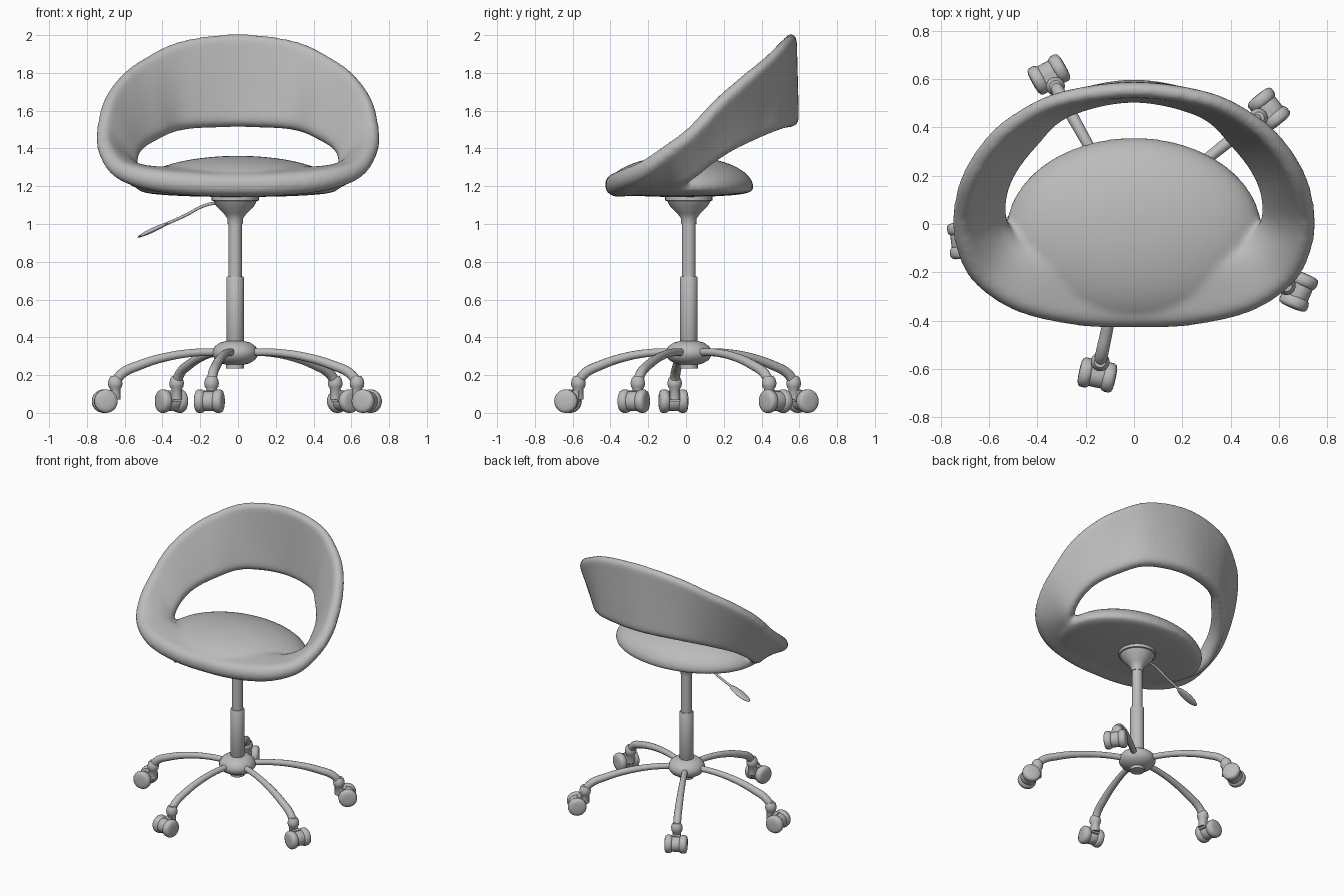
import bpy, bmesh, math
from mathutils import Vector, Matrix

if "Cube" in bpy.data.objects:
    bpy.data.objects.remove(bpy.data.objects["Cube"])

grey = bpy.data.materials.new("soft grey")
grey.diffuse_color = (0.5, 0.5, 0.5, 1)
grey.use_nodes = True
grey.node_tree.nodes["Principled BSDF"].inputs["Base Color"].default_value = grey.diffuse_color
CX, CY = -0.015, 0.015          # axis of the column


def make(name, bm, angle=40):
    bmesh.ops.remove_doubles(bm, verts=bm.verts, dist=1e-5)
    bmesh.ops.recalc_face_normals(bm, faces=bm.faces)
    me = bpy.data.meshes.new(name)
    bm.to_mesh(me)
    bm.free()
    me.materials.append(grey)
    ob = bpy.data.objects.new(name, me)
    bpy.context.collection.objects.link(ob)
    bpy.ops.object.select_all(action='DESELECT')
    bpy.context.view_layer.objects.active = ob
    ob.select_set(True)
    bpy.ops.object.shade_smooth_by_angle(angle=math.radians(angle))
    return ob


def skin(bm, rings, loop=False):
    vs = [[bm.verts.new(p) for p in r] for r in rings]
    n = len(vs[0])
    for i in range(len(vs) if loop else len(vs) - 1):
        a, b = vs[i], vs[(i + 1) % len(vs)]
        for j in range(n):
            k = (j + 1) % n
            bm.faces.new((a[j], a[k], b[k], b[j]))
    return vs


def lathe(bm, profile, matrix, seg=32):
    rings = [[matrix @ Vector((r * math.cos(2 * math.pi * i / seg),
                               r * math.sin(2 * math.pi * i / seg), z))
              for i in range(seg)] for r, z in profile]
    vs = skin(bm, rings)
    bm.faces.new(vs[0][::-1])
    bm.faces.new(vs[-1])


def tube(name, pts, depth):
    cu = bpy.data.curves.new(name, 'CURVE')
    cu.dimensions = '3D'
    cu.bevel_depth, cu.bevel_resolution, cu.use_fill_caps = depth, 4, True
    sp = cu.splines.new('BEZIER')
    sp.bezier_points.add(len(pts) - 1)
    for bp, (x, y, z, r) in zip(sp.bezier_points, pts):
        bp.co, bp.radius = (x, y, z), r
        bp.handle_left_type = bp.handle_right_type = 'AUTO'
    tmp = bpy.data.objects.new(name + "_path", cu)
    bpy.context.collection.objects.link(tmp)
    dg = bpy.context.evaluated_depsgraph_get()
    me = bpy.data.meshes.new_from_object(tmp.evaluated_get(dg))
    bpy.data.objects.remove(tmp)
    bm = bmesh.new()
    bm.from_mesh(me)
    bpy.data.meshes.remove(me)
    return make(name, bm, 50)


# Shell: a band swept round the seat (rim point, lower point, half thicknesses)
half = [
    (0, .555, 1.974, 0, .55, 1.56, .032, .048),
    (.30, .515, 1.937, .29, .485, 1.545, .032, .048),
    (.49, .42, 1.845, .44, .35, 1.49, .034, .05),
    (.605, .31, 1.755, .53, .23, 1.43, .036, .05),
    (.685, .17, 1.63, .57, .12, 1.36, .038, .052),
    (.712, .03, 1.48, .57, .02, 1.285, .04, .055),
    (.69, -.10, 1.375, .53, -.06, 1.25, .045, .06),
    (.615, -.22, 1.285, .45, -.13, 1.24, .052, .065),
    (.45, -.315, 1.235, .33, -.18, 1.235, .06, .07),
    (.22, -.36, 1.212, .16, -.20, 1.23, .063, .075),
    (0, -.367, 1.207, 0, -.20, 1.23, .063, .075)]
keys = half + [(-k[0], k[1], k[2], -k[3], *k[4:]) for k in half[-2:0:-1]]


def spline(keys, i, t):
    n = len(keys)
    a, b, c, d = (keys[(i + o) % n] for o in (-1, 0, 1, 2))
    return [.5 * (2 * q + (r - p) * t + (2 * p - 5 * q + 4 * r - s) * t * t
                  + (3 * q - p - 3 * r + s) * t ** 3)
            for p, q, r, s in zip(a, b, c, d)]


stations = [spline(keys, i, s / 6) for i in range(len(keys)) for s in range(6)]
rings = []
for i, k in enumerate(stations):
    nxt, prv = stations[(i + 1) % len(stations)], stations[i - 1]
    T, B = Vector(k[0:3]), Vector(k[3:6])
    along = (Vector(nxt[0:3]) + Vector(nxt[3:6]) - Vector(prv[0:3]) - Vector(prv[3:6])).normalized()
    d = (T - B).normalized()
    n = d.cross(along).normalized()
    ring = []
    for centre, rad, start in ((T, k[6], 0), (B, k[7], math.pi)):
        for j in range(9):
            a = start + math.pi * j / 8
            ring.append(centre + rad * (n * math.cos(a) + d * math.sin(a)))
    rings.append(ring)
bm = bmesh.new()
skin(bm, rings, loop=True)

# Seat cushion: domed top, nearly flat underside, fused with the band
pad = bmesh.ops.create_uvsphere(bm, u_segments=48, v_segments=32, radius=1)
for v in pad["verts"]:
    x, y, z = v.co
    h = .168 * z if z > 0 else -.05 * min(1, abs(z)) ** .6
    v.co = (.53 * x, -.03 + .388 * y, 1.193 + h)
shell = make("seat_and_back", bm, 180)
rm = shell.modifiers.new("fuse", 'REMESH')
rm.mode, rm.voxel_size, rm.use_smooth_shade = 'VOXEL', 0.014, True
sm = shell.modifiers.new("soften", 'SMOOTH')
sm.factor, sm.iterations = 0.5, 8

# Column parts turned around one axis
axis = Matrix.Translation((CX, CY, 0))
for name, prof in {
    "seat_mount": [(.04, 1.0), (.042, 1.03), (.06, 1.055), (.1, 1.095), (.115, 1.122),
                   (.125, 1.124), (.125, 1.15), (.02, 1.15)],
    "upper_post": [(.036, .70), (.036, 1.04)],
    "lower_sleeve": [(.044, .36), (.047, .365), (.047, .715), (.043, .722), (.03, .722)],
    "hub": [(.048, .235), (.048, .255), (.075, .262), (.105, .28), (.122, .305), (.122, .327),
            (.108, .352), (.08, .372), (.05, .38)],
}.items():
    bm = bmesh.new()
    lathe(bm, prof, axis)
    make(name, bm)

# Height lever with paddle
tube("lever_rod", [(-.04, CY, 1.085, 1), (-.11, CY, 1.108, 1), (-.17, CY, 1.1, 1),
                   (-.28, CY, 1.045, 1), (-.42, CY, .983, 1)], .008)
bm = bmesh.new()
bmesh.ops.create_uvsphere(bm, u_segments=24, v_segments=12, radius=1,
                          matrix=Matrix.Translation((-.45, CY, .968))
                          @ Matrix.Rotation(-math.radians(25), 4, 'Y')
                          @ Matrix.Diagonal((.09, .034, .012, 1)))
make("lever_paddle", bm, 60)

# Five legs, each with a twin-wheel caster trailing outwards
stems = [(-.14, -.57), (.63, -.255), (.515, .44), (-.325, .57), (-.65, -.06)]
wheel = [(.03, -.024), (.05, -.024), (.058, -.017), (.062, -.006),
         (.062, .012), (.056, .022), (.042, .027), (.02, .029)]
for n, (sx, sy) in enumerate(stems, 1):
    dx, dy = sx - CX, sy - CY
    path = [(.1, .322, .85), (.35, .318, .85), (.6, .292, .95), (.8, .252, 1.05),
            (.94, .21, 1.1), (1, .165, 1.1)]
    tube(f"leg_{n}", [(CX + dx * f, CY + dy * f, z, r) for f, z, r in path], .024)

    # local frame: x outwards, y along the wheel axle
    M = Matrix.Translation((sx, sy, 0)) @ Matrix.Rotation(math.atan2(dy, dx), 4, 'Z')
    bm = bmesh.new()
    lathe(bm, [(.028, .07), (.028, .128), (.036, .138), (.039, .158), (.034, .18),
               (.024, .194)], M, 24)
    make(f"caster_stem_{n}", bm)
    axle = M @ Matrix.Translation((.056, 0, .062)) @ Matrix.Rotation(-math.pi / 2, 4, 'X')
    bm = bmesh.new()
    lathe(bm, [(.048, -.04), (.052, -.03), (.052, .03), (.048, .04)], axle, 24)
    bmesh.ops.create_cube(bm, size=1, matrix=M @ Matrix.Translation((.022, 0, .088))
                          @ Matrix.Diagonal((.06, .055, .06, 1)))
    make(f"caster_body_{n}", bm)
    bm = bmesh.new()
    for side in (1, -1):
        lathe(bm, wheel, axle @ Matrix.Translation((0, 0, .048 * side))
              @ Matrix.Diagonal((1, 1, side, 1)), 28)
    make(f"caster_wheels_{n}", bm, 50)
